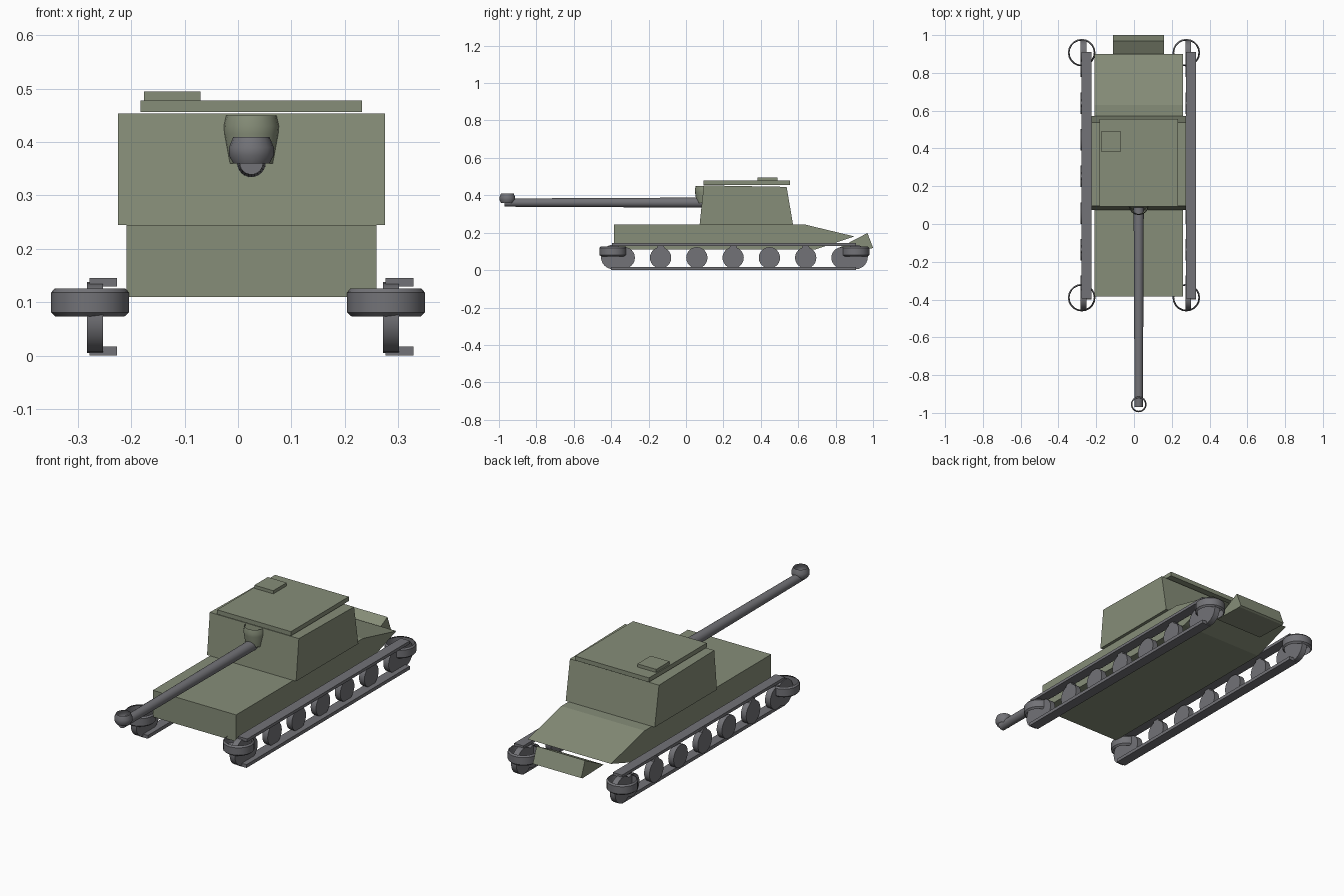
import bpy, bmesh, math
from mathutils import Matrix

if "Cube" in bpy.data.objects:
    bpy.data.objects.remove(bpy.data.objects["Cube"])


def mat(name, c):
    m = bpy.data.materials.new(name)
    m.diffuse_color = (*c, 1)
    m.use_nodes = True
    m.node_tree.nodes["Principled BSDF"].inputs["Base Color"].default_value = m.diffuse_color
    return m


OLIVE = mat("olive", (0.24, 0.27, 0.19))
STEEL = mat("steel", (0.17, 0.17, 0.185))


def finish(name, bm, m, smooth=False):
    bmesh.ops.recalc_face_normals(bm, faces=bm.faces)
    me = bpy.data.meshes.new(name)
    bm.to_mesh(me)
    bm.free()
    ob = bpy.data.objects.new(name, me)
    bpy.context.collection.objects.link(ob)
    me.materials.append(m)
    if smooth:
        bpy.context.view_layer.objects.active = ob
        ob.select_set(True)
        bpy.ops.object.shade_smooth_by_angle(angle=math.radians(30))
        ob.select_set(False)
    return ob


def prism(name, pts, x0, x1, m):
    """Extrude a (y, z) side profile from x0 to x1."""
    bm = bmesh.new()
    f = bm.faces.new([bm.verts.new((x0, y, z)) for y, z in pts])
    r = bmesh.ops.extrude_face_region(bm, geom=[f])
    vs = [v for v in r["geom"] if isinstance(v, bmesh.types.BMVert)]
    bmesh.ops.translate(bm, verts=vs, vec=(x1 - x0, 0, 0))
    return finish(name, bm, m)


def box(name, x0, x1, y0, y1, z0, z1, m):
    return prism(name, [(y0, z0), (y1, z0), (y1, z1), (y0, z1)], x0, x1, m)


def cyl(name, r1, r2, depth, centre, axis, m, n=24):
    bm = bmesh.new()
    rot = Matrix.Rotation(math.pi / 2, 4, 'Y' if axis == 'X' else 'X')
    bmesh.ops.create_cone(bm, cap_ends=True, segments=n, radius1=r1, radius2=r2,
                          depth=depth, matrix=Matrix.Translation(centre) @ rot)
    return finish(name, bm, m, True)


def band(name, prof, x, y, m, n=16):
    """Open upright band turned from (radius, z) points."""
    bm = bmesh.new()
    rings = [[bm.verts.new((x + r * math.cos(2 * math.pi * i / n),
                            y + r * math.sin(2 * math.pi * i / n), z))
              for i in range(n)] for r, z in prof]
    for a, b in zip(rings, rings[1:]):
        for i in range(n):
            j = (i + 1) % n
            bm.faces.new((a[i], a[j], b[j], b[i]))
    return finish(name, bm, m, True)


# hull with sloped engine deck, and rear wedge
prism("hull", [(-0.385, 0.11), (0.69, 0.11), (0.9, 0.18), (0.63, 0.245), (-0.385, 0.245)],
      -0.209, 0.259, OLIVE)
prism("rear_plate", [(0.82, 0.12), (0.99, 0.115), (1.0, 0.12), (0.97, 0.198)],
      -0.112, 0.16, OLIVE)

# turret, roof plate and hatch
prism("turret", [(0.073, 0.245), (0.572, 0.245), (0.538, 0.445), (0.095, 0.453)],
      -0.225, 0.275, OLIVE)
box("roof_plate", -0.182, 0.232, 0.093, 0.557, 0.456, 0.478, OLIVE)
box("hatch", -0.176, -0.07, 0.383, 0.49, 0.478, 0.494, OLIVE)

# gun
band("mantlet", [(0.043, 0.36), (0.052, 0.415), (0.053, 0.43), (0.048, 0.45)],
     0.025, 0.1, OLIVE)
cyl("gun_barrel", 0.027, 0.022, 1.08, (0.025, -0.43, 0.361), 'Y', STEEL)
band("muzzle_brake", [(0.034, 0.36), (0.042, 0.375), (0.042, 0.39), (0.034, 0.409)],
     0.025, -0.955, STEEL)

# running gear, same on both sides
for side, dx in (("left", 0.0), ("right", 0.554)):
    xc = -0.2675 + dx
    for i in range(7):
        cyl(f"{side}_road_wheel_{i + 1}", 0.057, 0.057, 0.03,
            (xc, -0.33 + 0.194 * i, 0.066), 'X', STEEL)
    for i, y in enumerate((-0.135, 0.253, 0.64)):
        cyl(f"{side}_return_roller_{i + 1}", 0.02, 0.02, 0.03, (xc, y, 0.118), 'X', STEEL, 16)
    for end, y in (("front", -0.39), ("rear", 0.907)):
        cyl(f"{side}_{end}_sprocket", 0.065, 0.065, 0.03, (xc, y, 0.07), 'X', STEEL)
        band(f"{side}_{end}_rim", [(0.064, 0.073), (0.073, 0.081), (0.073, 0.118), (0.066, 0.126)],
             -0.277 + dx, y, STEEL, 20)
    box(f"{side}_lower_track", -0.278 + dx, -0.226 + dx, -0.4, 0.91, 0.0, 0.017, STEEL)
    box(f"{side}_upper_track", -0.278 + dx, -0.226 + dx, -0.395, 0.91, 0.13, 0.145, STEEL)
